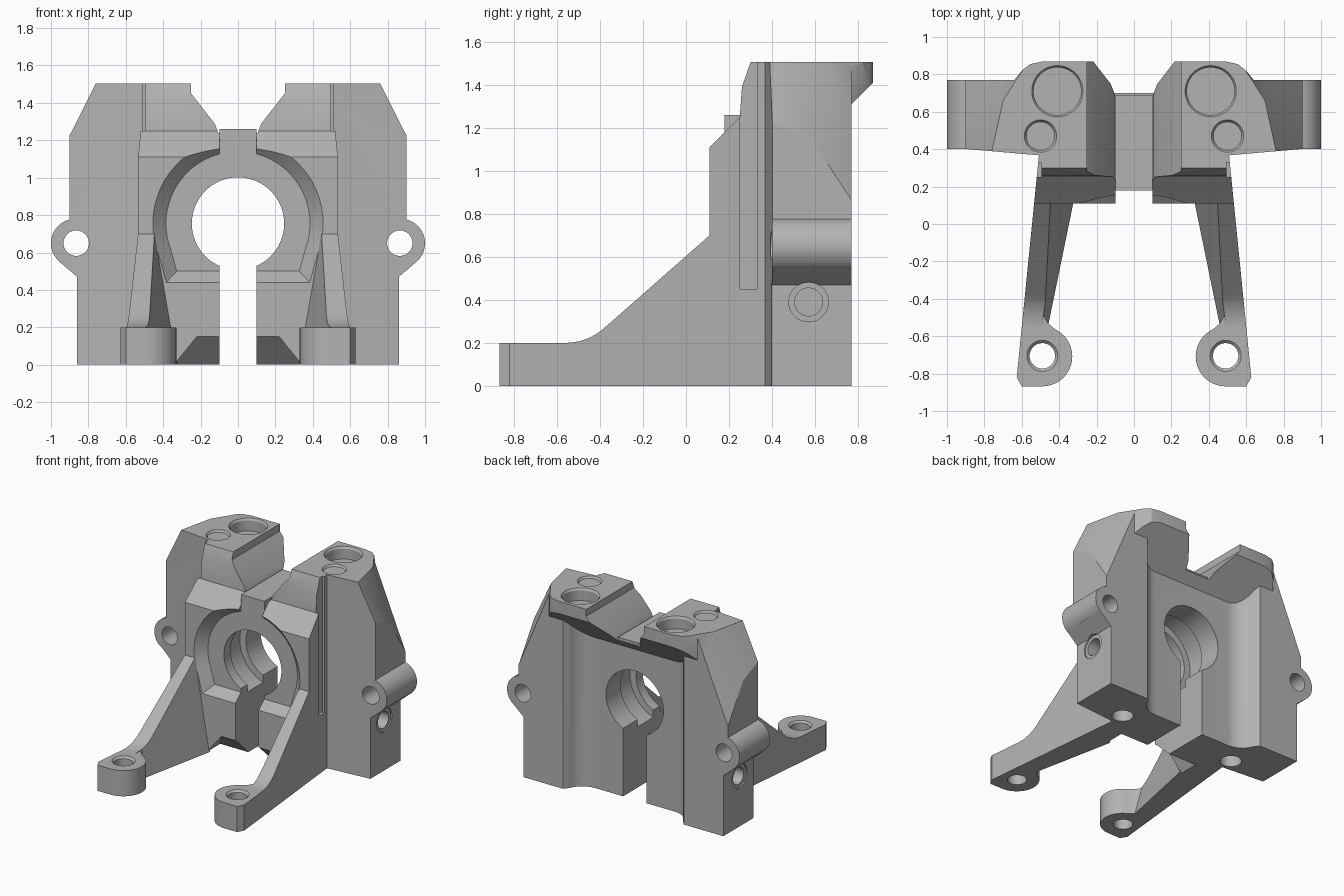
import bpy, bmesh, math
from mathutils import Vector

if "Cube" in bpy.data.objects:
    bpy.data.objects.remove(bpy.data.objects["Cube"], do_unlink=True)

grey = bpy.data.materials.new("plain_grey")
grey.use_nodes = True
colour = (0.45, 0.45, 0.45, 1)
grey.diffuse_color = colour
grey.node_tree.nodes["Principled BSDF"].inputs["Base Color"].default_value = colour


def loft(name, low, high, axis, lo, hi, cuts=()):
    """Solid between two matching outlines along an axis, trimmed by planes."""
    place = {"x": lambda p, d: (d, p[0], p[1]),
             "y": lambda p, d: (p[0], d, p[1]),
             "z": lambda p, d: (p[0], p[1], d)}[axis]
    bm = bmesh.new()
    a = [bm.verts.new(place(p, lo)) for p in low]
    b = [bm.verts.new(place(p, hi)) for p in high]
    bm.faces.new(a)
    bm.faces.new(b)
    for i in range(len(a)):
        j = (i + 1) % len(a)
        bm.faces.new((a[i], a[j], b[j], b[i]))
    for point, normal in cuts:
        res = bmesh.ops.bisect_plane(bm, geom=bm.verts[:] + bm.edges[:] + bm.faces[:],
                                     plane_co=point, plane_no=Vector(normal).normalized(),
                                     clear_outer=True)
        edges = [e for e in res["geom_cut"] if isinstance(e, bmesh.types.BMEdge)]
        bmesh.ops.holes_fill(bm, edges=edges)
    bmesh.ops.recalc_face_normals(bm, faces=bm.faces)
    mesh = bpy.data.meshes.new(name)
    bm.to_mesh(mesh)
    bm.free()
    mesh.materials.append(grey)
    ob = bpy.data.objects.new(name, mesh)
    bpy.context.collection.objects.link(ob)
    return ob


def prism(name, pts, axis, lo, hi, cuts=()):
    return loft(name, pts, pts, axis, lo, hi, cuts)


def rect(x, y):
    return [(x[0], y[0]), (x[1], y[0]), (x[1], y[1]), (x[0], y[1])]


def box(name, x, y, z):
    return prism(name, rect(x, y), "z", *z)


def arc(cx, cy, r, start, end, n):
    angles = [math.radians(start + (end - start) * i / n) for i in range(n + 1)]
    return [(cx + r * math.cos(t), cy + r * math.sin(t)) for t in angles]


def rod(name, c, axis, lo, hi, r1, r2=None):
    low = arc(*c, r1, 0, 360, 64)[:-1]
    high = arc(*c, r2 or r1, 0, 360, 64)[:-1]
    return loft(name, low, high, axis, lo, hi)


def apply(ob, mod):
    bpy.context.view_layer.objects.active = ob
    bpy.ops.object.modifier_apply(modifier=mod.name)


def combine(ob, tool, operation):
    tool.hide_render = True
    mod = ob.modifiers.new("shape", "BOOLEAN")
    mod.operation, mod.solver, mod.object = operation, "EXACT", tool
    apply(ob, mod)
    bpy.data.objects.remove(tool, do_unlink=True)


# Left half of the upright slab, with tapered front, side and rear corner
front_plane = ((0.54, 0.37, 0), (0.04, -0.46, 0))
side_taper = ((0.70, 0.66, 1.505), (0.27, 0.06, 0.138))
corner_plane = ((0.70, 0.66, 1.505), (0.14, 0.09, 0.059))
body = prism("bracket_body", [(-0.2, 0), (0.86, 0), (0.86, 0.47), (0.96, 0.555), (0.9, 0.66),
                              (0.9, 1.505), (-0.2, 1.505)],
             "y", 0.28, 0.87, [front_plane, side_taper, corner_plane])

# Rear: recess between the columns, sloped overhang and its rounded corner
overhang = ((0, 0.53, 1.07), (0, -1, 1))
combine(body, prism("rear_trim", [(0.77, -0.2), (0.77, 1.31), (1.0, 1.54), (1.0, -0.2)],
                    "x", -0.5, 1.3), "DIFFERENCE")
recess = [(-0.5, 1), (-0.5, 0.63)] + arc(0.34, 0.79, 0.16, -90, -20, 10) + [(0.52, 0.77), (0.52, 1)]
combine(body, prism("rear_recess", recess, "z", -0.2, 1.7, [overhang]), "DIFFERENCE")
corner = [(0.64, 0.77), (0.6, 0.82), (0.555, 0.855), (0.48, 0.871), (0.48, 1), (0.9, 1), (0.9, 0.77)]
combine(body, prism("overhang_corner", corner, "z", 1.2, 1.6), "DIFFERENCE")

# Front block
side_plane = ((0.545, 0, 0), (1, 0.1, 0))
block = [(0.11, 0), (0.11, 1.11), (0.25, 1.25), (0.26, 1.39), (0.3, 1.505), (0.45, 1.505), (0.45, 0)]
combine(body, prism("front_block", block, "x", -0.2, 0.8, [side_plane]), "UNION")

# Notch in the top and the raised bridge across it
notch = [(-0.5, 1.24), (0.105, 1.24), (0.125, 1.29), (0.25, 1.45), (0.25, 1.7), (-0.5, 1.7)]
combine(body, prism("top_notch", notch, "y", -0.2, 1.1), "DIFFERENCE")
combine(body, box("bridge_face", (-0.5, 0.1), (-0.1, 0.18), (0.3, 1.6)), "DIFFERENCE")
combine(body, prism("bridge", [(0.18, 1.14), (0.18, 1.26), (0.69, 1.26), (0.69, 1.235), (0.6, 1.14)],
                    "x", -0.2, 0.1), "UNION")


# Front conical pocket with a straight-sided, sloped lower end
def pocket_outline(r):
    k = r / 0.455
    return arc(0, 0.755, r, -20, 200, 48) + [(-0.36 * k, 0.755 - 0.4 * k), (0.36 * k, 0.755 - 0.4 * k)]


pocket_floor = ((0, 0.11, 0.44), (0, 0.86, -1))
combine(body, loft("pocket", pocket_outline(0.465), pocket_outline(0.385), "y", 0.1, 0.18,
                   [pocket_floor]), "DIFFERENCE")

# Bore with inner groove, clamp slot and the bevelled underside of the clamp
combine(body, rod("bore", (0, 0.755), "y", 0.0, 0.7, 0.247), "DIFFERENCE")
combine(body, rod("bore_groove", (0, 0.755), "y", 0.26, 0.45, 0.3), "DIFFERENCE")
combine(body, box("slot", (-0.5, 0.1), (-0.1, 0.7), (-0.2, 0.55)), "DIFFERENCE")
combine(body, loft("clamp_bevel", rect((-0.5, 0.35), (-0.1, 0.28)), rect((-0.5, 0.22), (-0.1, 0.115)),
                   "z", -0.01, 0.15), "DIFFERENCE")

# Vertical groove on the side of the front block
combine(body, box("side_groove", (0.495, 0.7), (0.25, 0.33), (0.45, 1.7)), "DIFFERENCE")

# Leg with a slanted inner face, and its foot
a, b, c = Vector((0.44, 0.11, 0.66)), Vector((0.325, 0.11, 0)), Vector((0.485, -0.5, 0.2))
inward = (b - a).cross(c - a)
if inward.x > 0:
    inward = -inward
leg = [(-0.62, 0), (-0.62, 0.2)] + arc(-0.56, 0.47, 0.27, -90, -48, 8) + [(0.11, 0.7), (0.12, 0.7), (0.12, 0)]
combine(body, prism("leg", leg, "x", 0.2, 0.8, [side_plane, (a, inward)]), "UNION")

foot = [(0.59, -0.45), (0.627, -0.82), (0.6, -0.868)] + arc(0.49, -0.708, 0.16, 270, 115, 24) \
    + [(0.46, -0.53), (0.483, -0.49), (0.49, -0.43)]
combine(body, prism("foot", foot, "z", 0, 0.2), "UNION")

# Side ear
combine(body, rod("ear", (0.87, 0.65), "y", 0.4, 0.77, 0.13), "UNION")

# Screw holes: name, centre, axis, start, end, radii
holes = [
    ("top_counterbore", (0.41, 0.71), "z", 1.41, 1.6, 0.127, None),
    ("top_counterbore_rim", (0.41, 0.71), "z", 1.49, 1.51, 0.127, 0.14),
    ("column_hole", (0.5, 0.47), "z", -0.1, 1.6, 0.076, None),
    ("column_hole_rim", (0.5, 0.47), "z", 1.49, 1.51, 0.076, 0.09),
    ("foot_hole", (0.49, -0.705), "z", -0.1, 0.3, 0.068, None),
    ("foot_hole_rim", (0.49, -0.705), "z", 0.185, 0.205, 0.068, 0.088),
    ("ear_hole", (0.865, 0.65), "y", 0.3, 0.9, 0.068, None),
    ("side_hole", (0.57, 0.39), "x", 0.62, 1.1, 0.065, None),
    ("side_hole_seat", (0.57, 0.39), "x", 0.85, 1.1, 0.092, None),
]
for name, centre, axis, lo, hi, r1, r2 in holes:
    combine(body, rod(name, centre, axis, lo, hi, r1, r2), "DIFFERENCE")

# Mirror the half, drop what lies past the centre, and shade
mirror = body.modifiers.new("mirror", "MIRROR")
mirror.use_bisect_axis[0] = True
mirror.use_clip = True
apply(body, mirror)
for ob in bpy.context.selected_objects:
    ob.select_set(False)
body.select_set(True)
bpy.context.view_layer.objects.active = body
bpy.ops.object.shade_smooth_by_angle(angle=math.radians(25))
